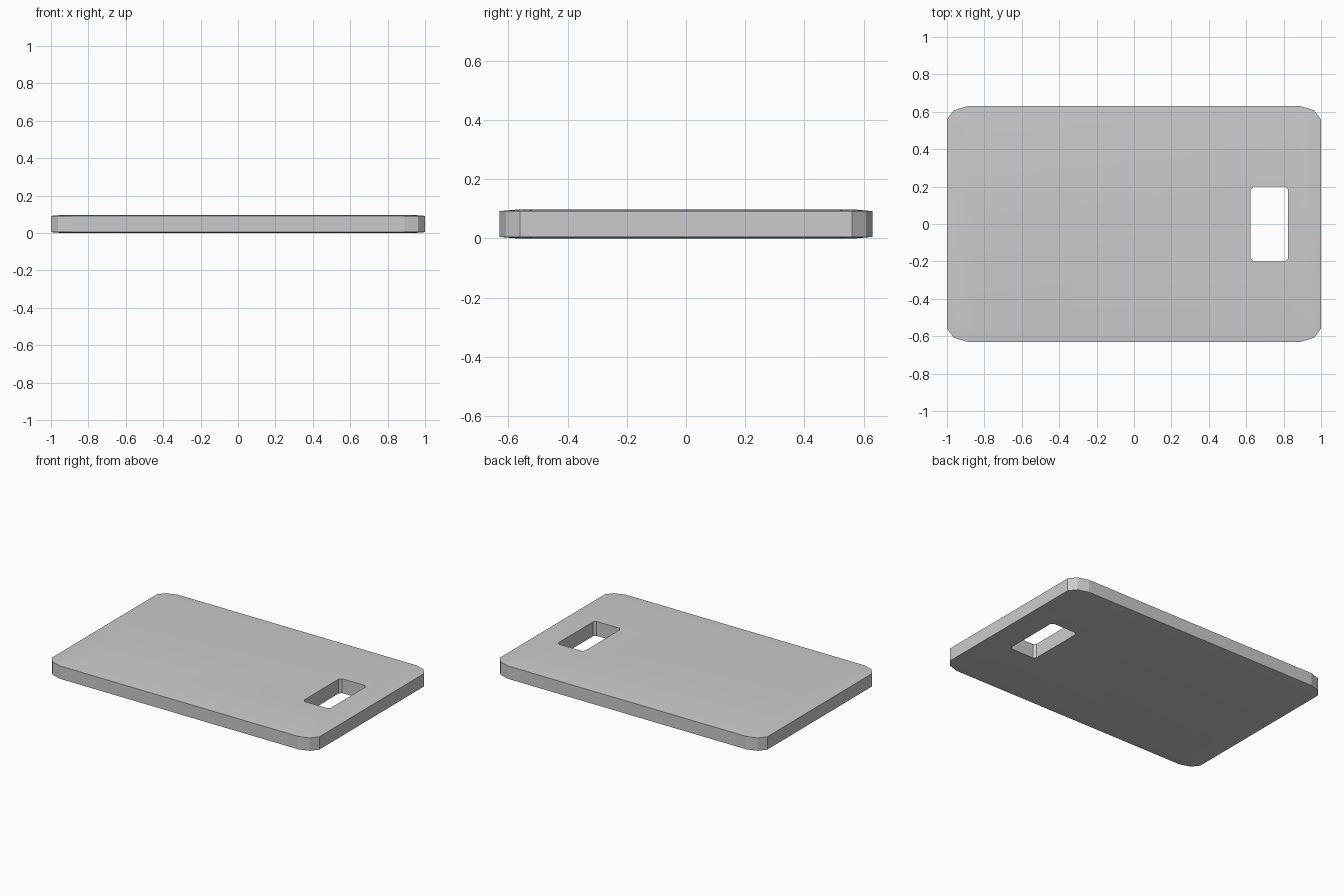
import bpy, bmesh

if "Cube" in bpy.data.objects:
    bpy.data.objects.remove(bpy.data.objects["Cube"])


def mirrored_outline(corner, cx=0.0):
    """Closed loop from one corner's points, mirrored into four quadrants."""
    pts = []
    for sx, sy in ((1, 1), (-1, 1), (-1, -1), (1, -1)):
        run = corner if sx * sy > 0 else corner[::-1]
        pts += [(cx + sx * x, sy * y) for x, y in run]
    return pts


def ring(bm, pts, z):
    verts = [bm.verts.new((x, y, z)) for x, y in pts]
    edges = [bm.edges.new((verts[i - 1], verts[i])) for i in range(len(verts))]
    return verts, edges


def bridge(bm, a, b):
    for i in range(len(a)):
        bm.faces.new((a[i - 1], a[i], b[i], b[i - 1]))


H = 0.097
rim = mirrored_outline([(1.0, 0.56), (0.962, 0.608), (0.89, 0.63)])
inner = [(x * 0.94, y * 0.91) for x, y in rim]
slot = mirrored_outline([(0.1, 0.185), (0.085, 0.201)], 0.724)

bm = bmesh.new()
# Board side wall with a very shallow slope at the top and bottom rims
levels = [(inner, 0.0), (rim, 0.005), (rim, H - 0.005), (inner, H)]
rings = [ring(bm, pts, z) for pts, z in levels]
for lower, upper in zip(rings, rings[1:]):
    bridge(bm, lower[0], upper[0])

# Handle slot through the board
slot_low, slot_top = ring(bm, slot, 0.0), ring(bm, slot, H)
bridge(bm, slot_top[0], slot_low[0])

# Flat top and underside around the slot
for outer, hole in ((rings[0], slot_low), (rings[-1], slot_top)):
    bmesh.ops.triangle_fill(bm, edges=outer[1] + hole[1], use_beauty=True)
bmesh.ops.recalc_face_normals(bm, faces=bm.faces)
bmesh.ops.dissolve_limit(bm, angle_limit=0.01, verts=bm.verts, edges=bm.edges)

mesh = bpy.data.meshes.new("cutting_board")
bm.to_mesh(mesh)
bm.free()
board = bpy.data.objects.new("cutting_board", mesh)
bpy.context.collection.objects.link(board)
bpy.context.view_layer.objects.active = board
board.select_set(True)
bpy.ops.object.shade_smooth_by_angle(angle=0.26)
